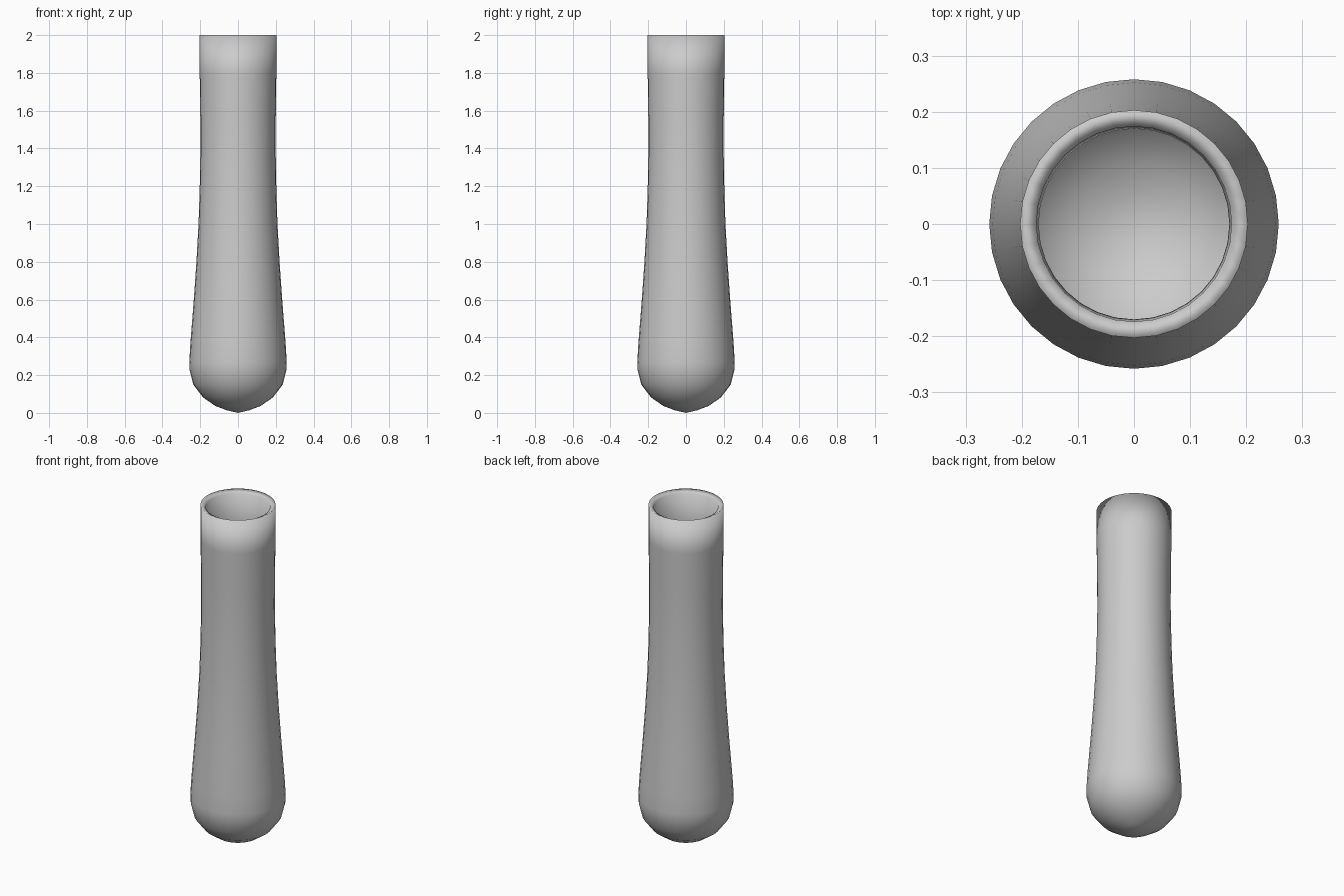
import bpy, bmesh, math

if "Cube" in bpy.data.objects:
    bpy.data.objects.remove(bpy.data.objects["Cube"])

SIDES = 32

# Half profiles (radius, height): outer shell from base to rim, then inner wall down
outer = [(0, 0.004), (0.06, 0.014), (0.12, 0.037), (0.185, 0.082), (0.237, 0.15),
         (0.257, 0.23), (0.258, 0.27), (0.252, 0.37), (0.234, 0.60), (0.22, 0.80),
         (0.209, 1.0), (0.203, 1.18), (0.199, 1.4), (0.2, 1.6), (0.203, 1.8), (0.203, 2.0)]
inner = [(0.174, 1.985), (0.173, 1.8), (0.17, 1.4), (0.175, 1.15), (0.19, 0.8),
         (0.206, 0.58), (0.224, 0.37), (0.228, 0.26), (0.21, 0.165), (0.165, 0.104),
         (0.11, 0.065), (0.055, 0.044), (0, 0.034)]


def lathe(name, profile):
    bm = bmesh.new()
    rings = []
    for r, z in profile:
        if r == 0:
            rings.append([bm.verts.new((0, 0, z))] * SIDES)
        else:
            rings.append([bm.verts.new((r * math.cos(2 * math.pi * i / SIDES),
                                        r * math.sin(2 * math.pi * i / SIDES), z))
                          for i in range(SIDES)])
    for a, b in zip(rings, rings[1:]):
        for i in range(SIDES):
            j = (i + 1) % SIDES
            bm.faces.new(list(dict.fromkeys((a[i], a[j], b[j], b[i]))))
    bmesh.ops.recalc_face_normals(bm, faces=bm.faces)
    for f in bm.faces:
        f.smooth = True
    mesh = bpy.data.meshes.new(name)
    bm.to_mesh(mesh)
    bm.free()
    obj = bpy.data.objects.new(name, mesh)
    bpy.context.collection.objects.link(obj)
    return obj


# Hollow round-bottomed vessel
lathe("tube_vessel", [(0, 0)] + outer[1:] + inner)
